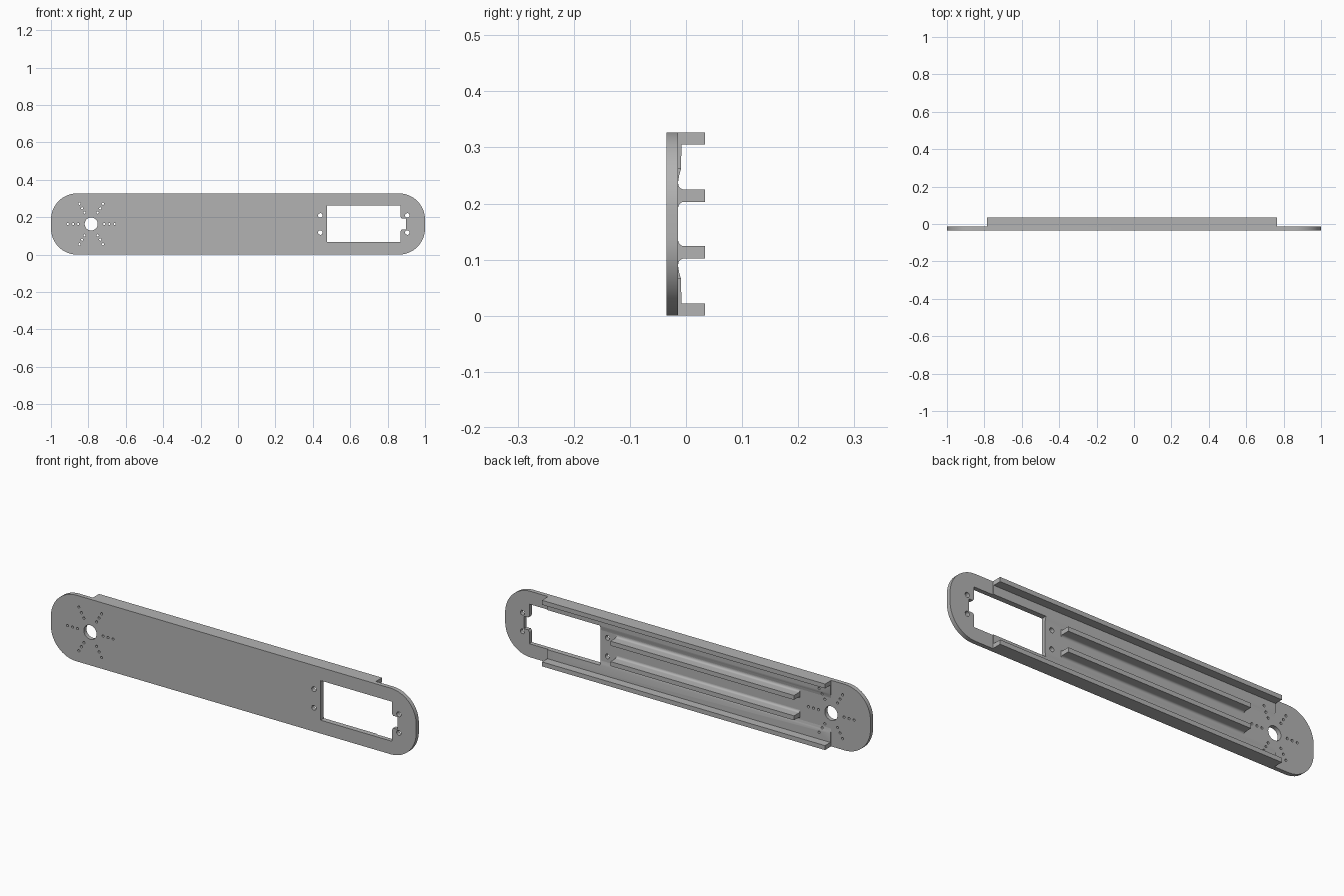
import bpy, bmesh
from math import cos, sin, pi, radians
from mathutils import Vector

cube = bpy.data.objects.get("Cube")
if cube:
    bpy.data.objects.remove(cube)

grey = bpy.data.materials.new("light grey plastic")
grey.use_nodes = True
colour = (0.45, 0.45, 0.45, 1)
grey.diffuse_color = colour
grey.node_tree.nodes["Principled BSDF"].inputs["Base Color"].default_value = colour

HEIGHT, MID = 0.327, 0.1635
FRONT, BACK, RIB_TOP = -0.035, -0.014, 0.034
HUB_X = -0.785


def prism(name, points, offset):
    """Extrude a closed outline of 3D points along an offset."""
    bm = bmesh.new()
    face = bm.faces.new([bm.verts.new(p) for p in points])
    out = bmesh.ops.extrude_face_region(bm, geom=[face])
    moved = [v for v in out["geom"] if isinstance(v, bmesh.types.BMVert)]
    bmesh.ops.translate(bm, verts=moved, vec=Vector(offset))
    bmesh.ops.recalc_face_normals(bm, faces=bm.faces)
    mesh = bpy.data.meshes.new(name)
    bm.to_mesh(mesh)
    bm.free()
    mesh.materials.append(grey)
    obj = bpy.data.objects.new(name, mesh)
    bpy.context.collection.objects.link(obj)
    return obj


def arc(cx, cz, r, start, end, n):
    return [(cx + r * cos(radians(start + (end - start) * i / n)),
             cz + r * sin(radians(start + (end - start) * i / n))) for i in range(n + 1)]


def cutter(outline):
    obj = prism("cutter", [(x, -0.1, z) for x, z in outline], (0, 0.2, 0))
    obj.hide_render = True
    return obj


def hole(x, z, r, n):
    return cutter(arc(x, z, r, 0, 360, n)[:-1])


# Plate with rounded ends
R = 0.14
outline = []
for sx, sz, start in ((1, 1, 0), (-1, 1, 90), (-1, -1, 180), (1, -1, 270)):
    outline += arc(sx * (1 - R), MID + sz * (MID - R), R, start, start + 90, 16)
plate = prism("base_plate", [(x, FRONT, z) for x, z in outline], (0, BACK - FRONT, 0))

# Edge rails with a shallow thickened foot on the inner side
rail_profile = [(BACK, 0), (RIB_TOP, 0), (RIB_TOP, 0.022), (-0.008, 0.022),
                (-0.009, 0.066), (-0.012, 0.076), (BACK, 0.088)]
rails = []
for name, flip in (("lower_rail", False), ("upper_rail", True)):
    pts = [(HUB_X, y, HEIGHT - z if flip else z) for y, z in rail_profile]
    rails.append(prism(name, pts, (1.55, 0, 0)))

# Central ribs with filleted feet
FILLET, HALF = 0.011, 0.011
side = [(BACK + FILLET * (1 - sin(a * pi / 12)), HALF + FILLET * (1 - cos(a * pi / 12)))
        for a in range(7)]
side = side[::-1] + [(RIB_TOP, HALF)]
side.sort()
for name, z in (("lower_rib", 0.113), ("upper_rib", 0.214)):
    profile = [(y, z + w) for y, w in side] + [(y, z - w) for y, w in reversed(side)]
    rib = prism(name, [(-0.615, y, w) for y, w in profile], (1.005, 0, 0))
    rails.append(rib)

# Openings: window with cable notch, hub hole, radial screw holes, mounting holes
cutters = [cutter([(0.477, 0.066), (0.868, 0.066), (0.868, 0.124), (0.874, 0.133),
                   (0.897, 0.133), (0.897, 0.194), (0.874, 0.194), (0.868, 0.203),
                   (0.868, 0.262), (0.477, 0.262)]),
           hole(HUB_X, MID, 0.035, 32)]
for k in range(6):
    for d in (0.07, 0.097, 0.125):
        cutters.append(hole(HUB_X + d * cos(k * pi / 3), MID + d * sin(k * pi / 3), 0.006, 12))
for x in (0.44, 0.905):
    for dz in (-0.046, 0.046):
        cutters.append(hole(x, MID + dz, 0.012, 16))

# Cut the plate and the rails, then drop the cutters
for obj in [plate] + rails:
    bpy.ops.object.select_all(action="DESELECT")
    bpy.context.view_layer.objects.active = obj
    obj.select_set(True)
    if "rib" not in obj.name:
        for c in cutters:
            mod = obj.modifiers.new("cut", "BOOLEAN")
            mod.operation, mod.solver, mod.object = "DIFFERENCE", "EXACT", c
            bpy.ops.object.modifier_apply(modifier=mod.name)
    bpy.ops.object.shade_smooth_by_angle(angle=radians(32))
for c in cutters:
    bpy.data.objects.remove(c)
